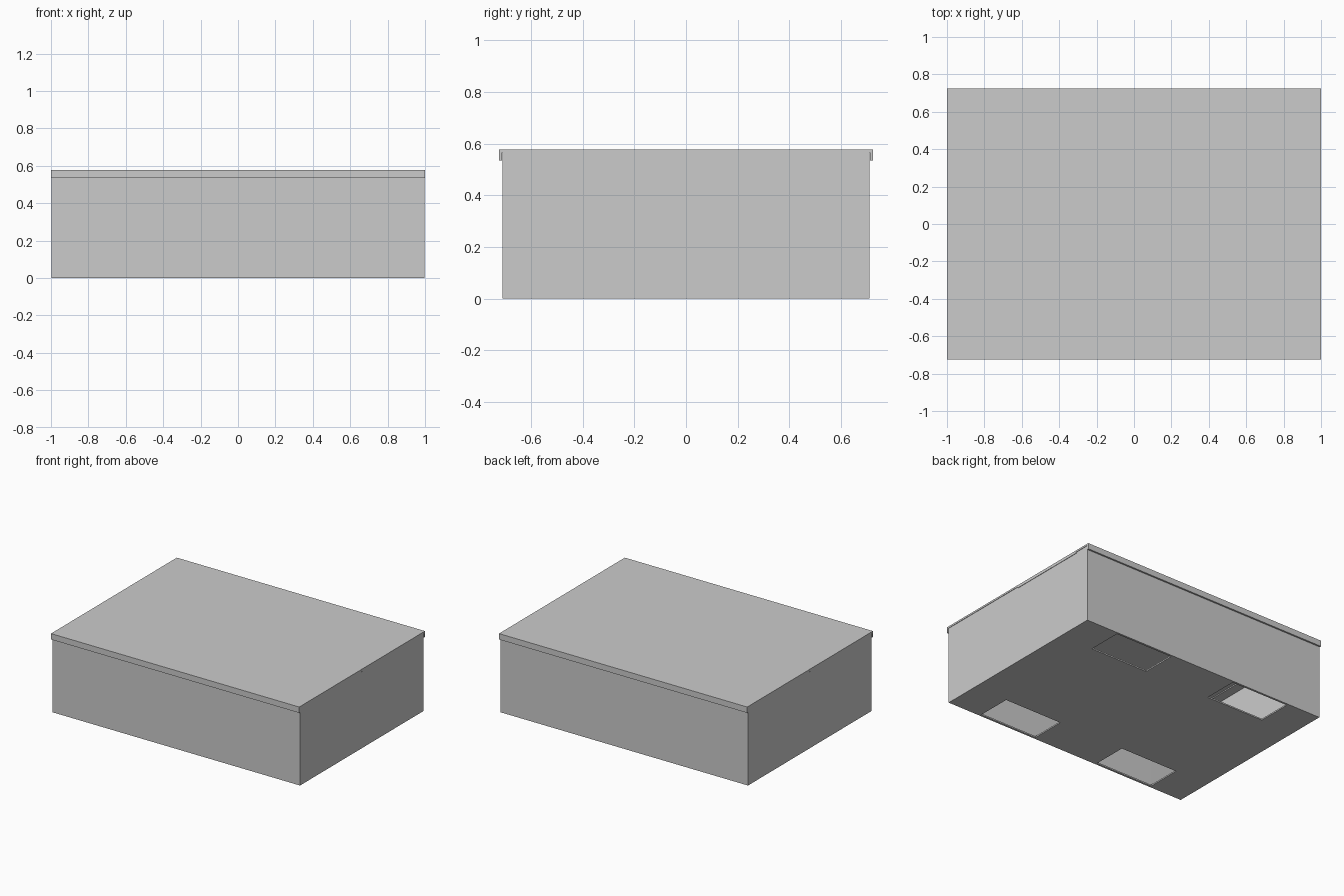
import bpy, bmesh

if "Cube" in bpy.data.objects:
    bpy.data.objects.remove(bpy.data.objects["Cube"])


def finish(name, bm):
    mesh = bpy.data.meshes.new(name)
    bm.to_mesh(mesh)
    bm.free()
    obj = bpy.data.objects.new(name, mesh)
    bpy.context.collection.objects.link(obj)
    return obj


def box(name, lo, hi):
    bm = bmesh.new()
    bmesh.ops.create_cube(bm, size=1)
    for v in bm.verts:
        for i in range(3):
            v.co[i] = lo[i] if v.co[i] < 0 else hi[i]
    return finish(name, bm)


# Hollow tray: floor grid with four openings, outer edges raised into walls
X, Y, H = 0.997, 0.71, 0.565
xs = [-X, -0.73, -0.265, 0.265, 0.73, X]
ys = [-Y, -0.695, -0.44, 0.44, 0.695, Y]
bm = bmesh.new()
grid = [[bm.verts.new((x, y, 0)) for y in ys] for x in xs]
for i in range(5):
    for j in range(5):
        if not (i in (1, 3) and j in (1, 3)):
            bm.faces.new((grid[i][j], grid[i][j + 1],
                          grid[i + 1][j + 1], grid[i + 1][j]))


def on_rim(edge):
    a, b = (v.co for v in edge.verts)
    return any(abs(a[k] - b[k]) < 1e-5 and abs(abs(a[k]) - s) < 1e-5
               for k, s in ((0, X), (1, Y)))


rim = [e for e in bm.edges if on_rim(e)]
walls = bmesh.ops.extrude_edge_only(bm, edges=rim)["geom"]
for v in walls:
    if isinstance(v, bmesh.types.BMVert):
        v.co.z = H
bmesh.ops.recalc_face_normals(bm, faces=bm.faces[:])
bm.normal_update()
if any(f.normal.z > 0.5 for f in bm.faces):
    bmesh.ops.reverse_faces(bm, faces=bm.faces[:])
tray = finish("tray", bm)
solid = tray.modifiers.new("thickness", "SOLIDIFY")
solid.thickness = 0.01
solid.offset = -1

# Folded lid: U-shaped profile with front and back lips, open at the ends
Z0, Z1, W, T = 0.535, 0.578, 0.724, 0.012
profile = [(-W, Z0), (-W, Z1), (W, Z1), (W, Z0),
           (W - T, Z0), (W - T, H), (T - W, H), (T - W, Z0)]
bm = bmesh.new()
face = bm.faces.new([bm.verts.new((-1, y, z)) for y, z in profile])
ext = bmesh.ops.extrude_face_region(bm, geom=[face])["geom"]
for v in ext:
    if isinstance(v, bmesh.types.BMVert):
        v.co.x = 1
bmesh.ops.recalc_face_normals(bm, faces=bm.faces[:])
finish("lid", bm)

# Tabs under the lid at each end, diagonally opposite
box("right_tab", (0.92, 0, 0.557), (1, 0.6, H))
box("left_tab", (-1, -0.6, 0.557), (-0.92, 0, H))
